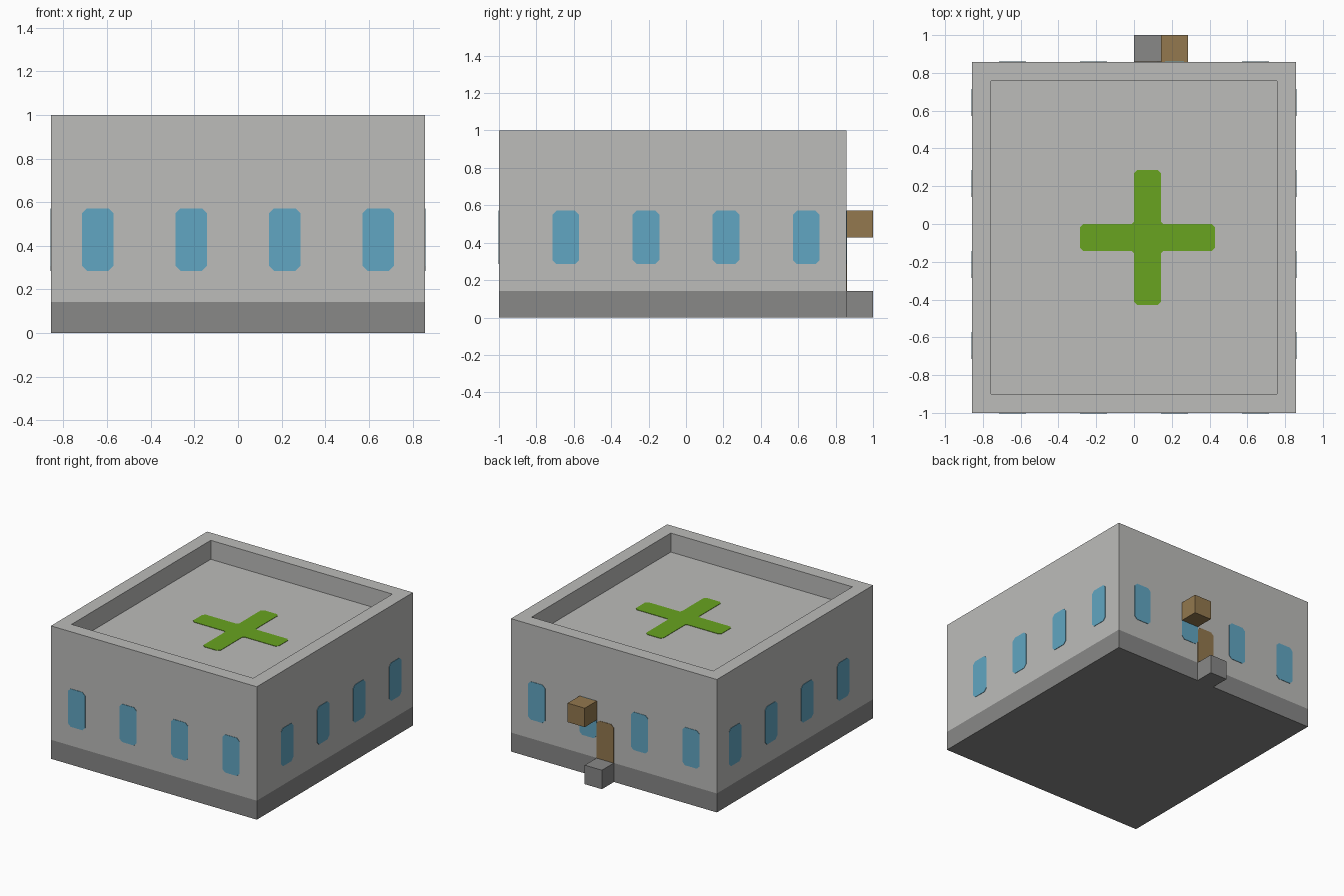
import bpy, bmesh
from math import pi
from mathutils import Matrix, Vector

if "Cube" in bpy.data.objects:
    bpy.data.objects.remove(bpy.data.objects["Cube"], do_unlink=True)

U = 1 / 7  # one block of the building grid


def material(name, r, g, b):
    lin = [((c / 255 + 0.055) / 1.055) ** 2.4 for c in (r, g, b)] + [1]
    m = bpy.data.materials.new(name)
    m.use_nodes = True
    m.diffuse_color = lin
    m.node_tree.nodes["Principled BSDF"].inputs["Base Color"].default_value = lin
    return m


wall_grey = material("wall_grey", 188, 188, 186)
base_grey = material("base_grey", 136, 136, 135)
glass_blue = material("glass_blue", 97, 166, 194)
cross_green = material("cross_green", 104, 163, 32)
wood_brown = material("wood_brown", 147, 120, 78)


def finish(name, bm, *mats):
    bmesh.ops.recalc_face_normals(bm, faces=bm.faces)
    mesh = bpy.data.meshes.new(name)
    bm.to_mesh(mesh)
    bm.free()
    for m in mats:
        mesh.materials.append(m)
    obj = bpy.data.objects.new(name, mesh)
    bpy.context.collection.objects.link(obj)
    return obj


def box_bm(lo, hi):
    lo, hi = Vector(lo) * U, Vector(hi) * U
    bm = bmesh.new()
    bmesh.ops.create_cube(bm, size=1, matrix=Matrix.Translation((lo + hi) / 2)
                          @ Matrix.Diagonal((*(hi - lo), 1)))
    return bm


def plate(name, points, matrix, mat):
    """Thin painted panel lying just proud of a surface."""
    bm = bmesh.new()
    face = bm.faces.new([bm.verts.new((x, y, -0.002)) for x, y in points])
    top = bmesh.ops.extrude_face_region(bm, geom=[face])["geom"]
    bmesh.ops.translate(bm, vec=(0, 0, 0.005),
                        verts=[v for v in top if isinstance(v, bmesh.types.BMVert)])
    bm.transform(matrix)
    return finish(name, bm, mat)


def panel(w, h, c, c_low):
    """Upright panel outline with clipped corners."""
    pts = [(w - c, h), (c - w, h), (-w, h - c)]
    if c_low:
        pts += [(-w, c_low - h), (c_low - w, -h), (w - c_low, -h), (w, c_low - h)]
    else:
        pts += [(-w, -h), (w, -h)]
    return pts + [(w, h - c)]


def on_wall(yaw, distance, along, z):
    spin = Matrix.Rotation(yaw, 4, "Z")
    centre = Matrix.Translation((0, -U / 2 if yaw in (pi / 2, 3 * pi / 2) else 0, 0))
    centre = Matrix.Identity(4)
    return (centre @ spin @ Matrix.Translation((along, -distance, z))
            @ Matrix.Rotation(pi / 2, 4, "X"))


# Building: box with a plinth band and a sunken roof behind a parapet
bm = box_bm((-6, -7, 0), (6, 6, 7))
bmesh.ops.bisect_plane(bm, geom=bm.verts[:] + bm.edges[:] + bm.faces[:],
                       plane_co=(0, 0, U), plane_no=(0, 0, 1))
roof = max(bm.faces, key=lambda f: f.calc_center_median().z)
bmesh.ops.inset_region(bm, faces=[roof], thickness=U)
floor = bmesh.ops.extrude_face_region(bm, geom=[roof])["geom"]
bmesh.ops.translate(bm, vec=(0, 0, -U),
                    verts=[v for v in floor if isinstance(v, bmesh.types.BMVert)])
if roof.is_valid:
    bmesh.ops.delete(bm, geom=[roof], context="FACES_ONLY")
for f in bm.faces:
    f.material_index = 1 if f.calc_center_median().z < U else 0
finish("building", bm, wall_grey, base_grey)

# Four windows on each wall
walls = {"front": (0, 7), "left": (pi / 2, 6), "back": (pi, 6), "right": (-pi / 2, 6)}
for side, (yaw, dist) in walls.items():
    for i in range(4):
        plate(f"{side}_window_{i + 1}", panel(U / 2, U, 0.022, 0.022),
              on_wall(yaw, dist * U, (3 * i - 4.5) * U, 3 * U), glass_blue)

# Back door, doorstep and hanging sign block
plate("door", panel(U / 2, U, 0.022, 0),
      on_wall(pi, 6 * U, -U / 2, 2 * U), wood_brown)
finish("doorstep", box_bm((0, 6, 0), (1, 7, 1)), base_grey)
finish("sign_block", box_bm((1, 6, 3), (2, 7, 4)), wood_brown)

# Green cross painted on the roof
h, reach, c, f = U / 2, 2.5 * U, 0.018, 0.012
arm = [(h + f, -h), (reach - c, -h), (reach, c - h),
       (reach, h - c), (reach - c, h), (h + f, h)]
outline = []
for k in range(4):
    outline += [(Matrix.Rotation(k * pi / 2, 2) @ Vector(p))[:] for p in arm]
plate("roof_cross", outline, Matrix.Translation((h, -h, 6 * U)), cross_green)
